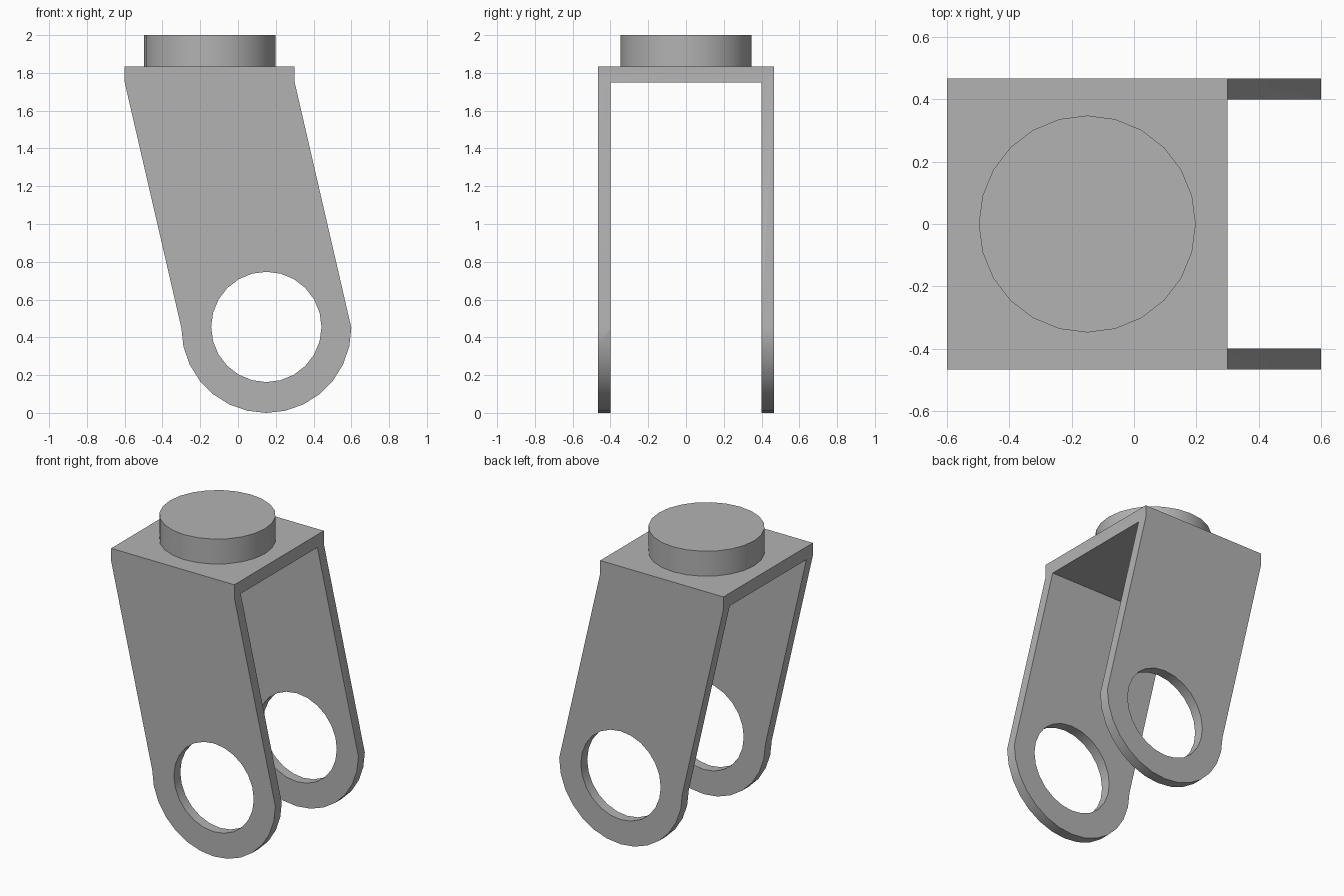
import bpy
from math import sin, cos, pi, radians

if "Cube" in bpy.data.objects:
    bpy.data.objects.remove(bpy.data.objects["Cube"])

# One flat grey for everything
grey = bpy.data.materials.new("light grey")
grey.use_nodes = True
colour = (0.45, 0.45, 0.45, 1)
grey.diffuse_color = colour
grey.node_tree.nodes["Principled BSDF"].inputs["Base Color"].default_value = colour

EYE_X, EYE_Z, EYE_R = 0.15, 0.45, 0.45
TOP, SLOT_TOP = 1.835, 1.75
HALF_WIDTH, SLOT_HALF = 0.467, 0.40


def arc(x, z, r, start, end, n):
    angles = [start + (end - start) * i / n for i in range(n + 1)]
    return [(x + r * cos(a), z + r * sin(a)) for a in angles]


def select(obj):
    bpy.ops.object.select_all(action='DESELECT')
    obj.select_set(True)
    bpy.context.view_layer.objects.active = obj


def finish(obj, name):
    obj.name = obj.data.name = name
    obj.data.materials.clear()
    obj.data.materials.append(grey)
    select(obj)
    bpy.ops.object.shade_smooth_by_angle(angle=radians(30))


# Bracket: leaning side profile with a round eye, extruded across the width
outline = arc(EYE_X, EYE_Z, EYE_R, -pi, 0, 14)
outline += [(0.3, SLOT_TOP), (0.3, TOP), (-0.6, TOP), (-0.6, SLOT_TOP)]
eye = arc(EYE_X, EYE_Z + 0.005, 0.292, 0, 2 * pi, 24)[:-1]

curve = bpy.data.curves.new("bracket_profile", 'CURVE')
curve.dimensions = '2D'
curve.fill_mode = 'BOTH'
curve.extrude = HALF_WIDTH
for points in (outline, eye):
    spline = curve.splines.new('POLY')
    spline.points.add(len(points) - 1)
    for p, (x, z) in zip(spline.points, points):
        p.co = (x, z, 0, 1)
    spline.use_cyclic_u = True
bracket = bpy.data.objects.new("bracket", curve)
bpy.context.collection.objects.link(bracket)
bracket.rotation_euler.x = pi / 2
select(bracket)
bpy.ops.object.convert(target='MESH')
bracket = bpy.context.object
bpy.ops.object.transform_apply(location=False, rotation=True, scale=False)

# Weld the caps to the walls
bpy.ops.object.mode_set(mode='EDIT')
bpy.ops.mesh.select_all(action='SELECT')
bpy.ops.mesh.remove_doubles(threshold=0.0005)
bpy.ops.mesh.normals_make_consistent(inside=False)
bpy.ops.object.mode_set(mode='OBJECT')

# Slot between the two legs
bpy.ops.mesh.primitive_cube_add(size=1, location=(0, 0, SLOT_TOP - 1))
cutter = bpy.context.object
cutter.name = "slot_cutter"
cutter.scale = (2, 2 * SLOT_HALF, 2)
cutter.hide_render = True
bpy.context.view_layer.update()
select(bracket)
slot = bracket.modifiers.new("slot", 'BOOLEAN')
slot.operation = 'DIFFERENCE'
slot.solver = 'EXACT'
slot.object = cutter
bpy.ops.object.modifier_apply(modifier=slot.name)
bpy.data.objects.remove(cutter)
finish(bracket, "bracket")

# Round stud on top
bpy.ops.mesh.primitive_cylinder_add(vertices=24, radius=0.348, depth=2 - TOP,
                                    location=(-0.15, 0, (2 + TOP) / 2),
                                    rotation=(0, 0, pi / 2))
finish(bpy.context.object, "top_stud")
